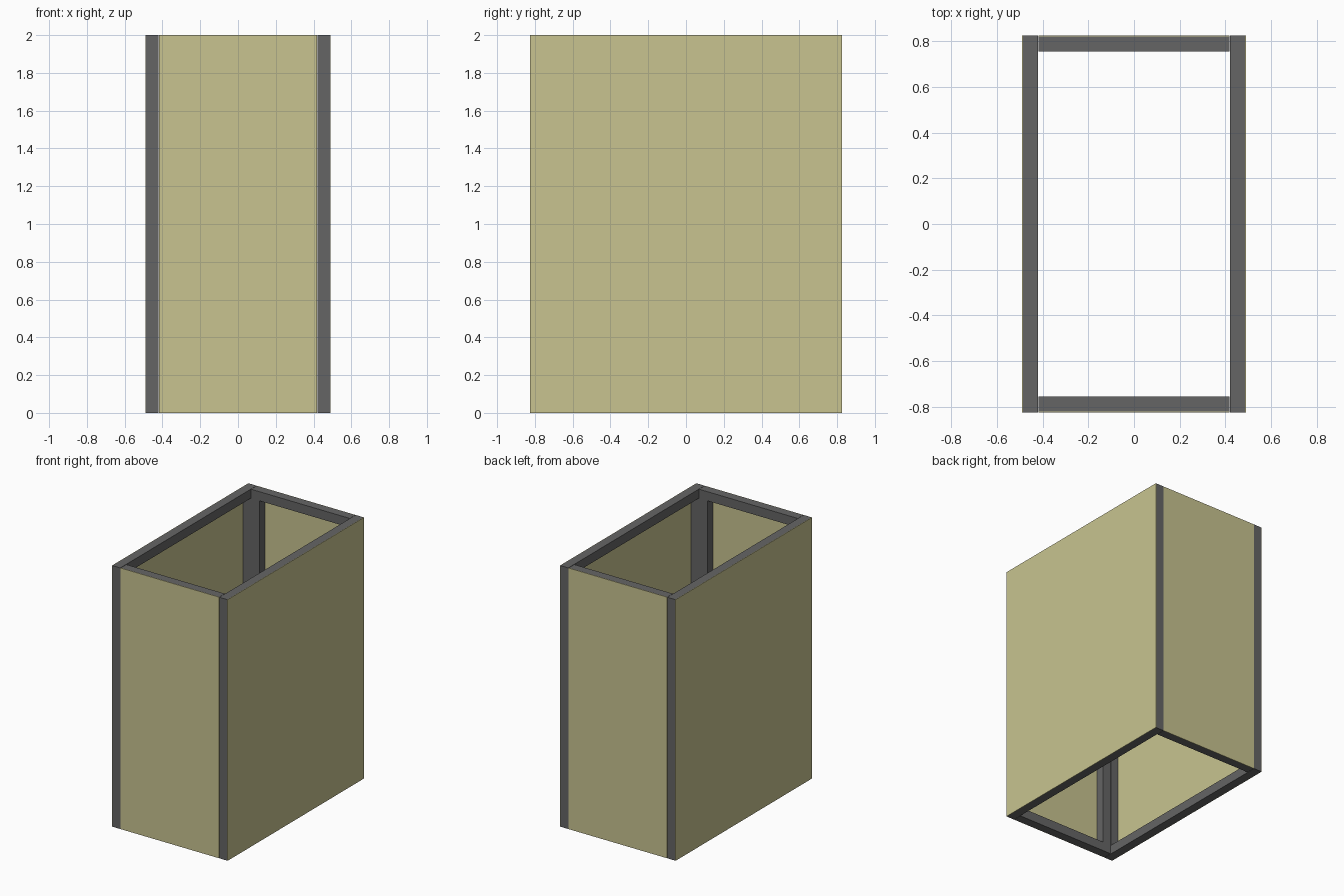
import bpy, bmesh
from mathutils import Matrix, Vector

if "Cube" in bpy.data.objects:
    bpy.data.objects.remove(bpy.data.objects["Cube"])

HX, HY, H = 0.49, 0.825, 2.0   # half width, half depth, height
T, SHEET, GAP = 0.07, 0.004, 0.002   # beam size, sheet thickness, joint gap


def material(name, rgb):
    m = bpy.data.materials.new(name)
    m.diffuse_color = (*rgb, 1)
    m.use_nodes = True
    m.node_tree.nodes["Principled BSDF"].inputs["Base Color"].default_value = m.diffuse_color
    return m


FRAME = material("dark_metal", (0.13, 0.13, 0.13))
PANEL = material("tan_sheet", (0.58, 0.55, 0.28))


def boxes(name, specs, mat, place):
    """One object from several (min corner, max corner) boxes."""
    bm = bmesh.new()
    for lo, hi in specs:
        lo, hi = Vector(lo), Vector(hi)
        m = Matrix.Translation((lo + hi) / 2) @ Matrix.Diagonal((*(hi - lo), 1))
        bmesh.ops.create_cube(bm, size=1, matrix=m)
    me = bpy.data.meshes.new(name)
    bm.to_mesh(me)
    bm.free()
    me.materials.append(mat)
    ob = bpy.data.objects.new(name, me)
    ob.matrix_world = place
    bpy.context.collection.objects.link(ob)


def wall(name, half, dist, angle):
    """Framed wall whose outer face looks along -y before it is turned."""
    place = Matrix.Rotation(angle, 4, 'Z') @ Matrix.Translation((0, -dist, 0))
    y0, y1 = SHEET, T
    inner = half - T
    # Posts at both ends, rails fitted between them
    boxes(name + "_frame", [
        ((-half, y0, 0), (-inner, y1, H)),
        ((inner, y0, 0), (half, y1, H)),
        ((-inner, y0, 0), (inner, y1, T)),
        ((-inner, y0, H - T), (inner, y1, H)),
    ], FRAME, place)
    # Thin sheet on the outside
    boxes(name + "_panel", [((-half, 0, 0), (half, SHEET, H))], PANEL, place)


RIGHT_ANGLE = 1.5707963267948966
# End walls fit between the two long side walls
wall("front_wall", HX - T - GAP, HY, 0)
wall("back_wall", HX - T - GAP, HY, 2 * RIGHT_ANGLE)
wall("right_wall", HY, HX, RIGHT_ANGLE)
wall("left_wall", HY, HX, -RIGHT_ANGLE)
